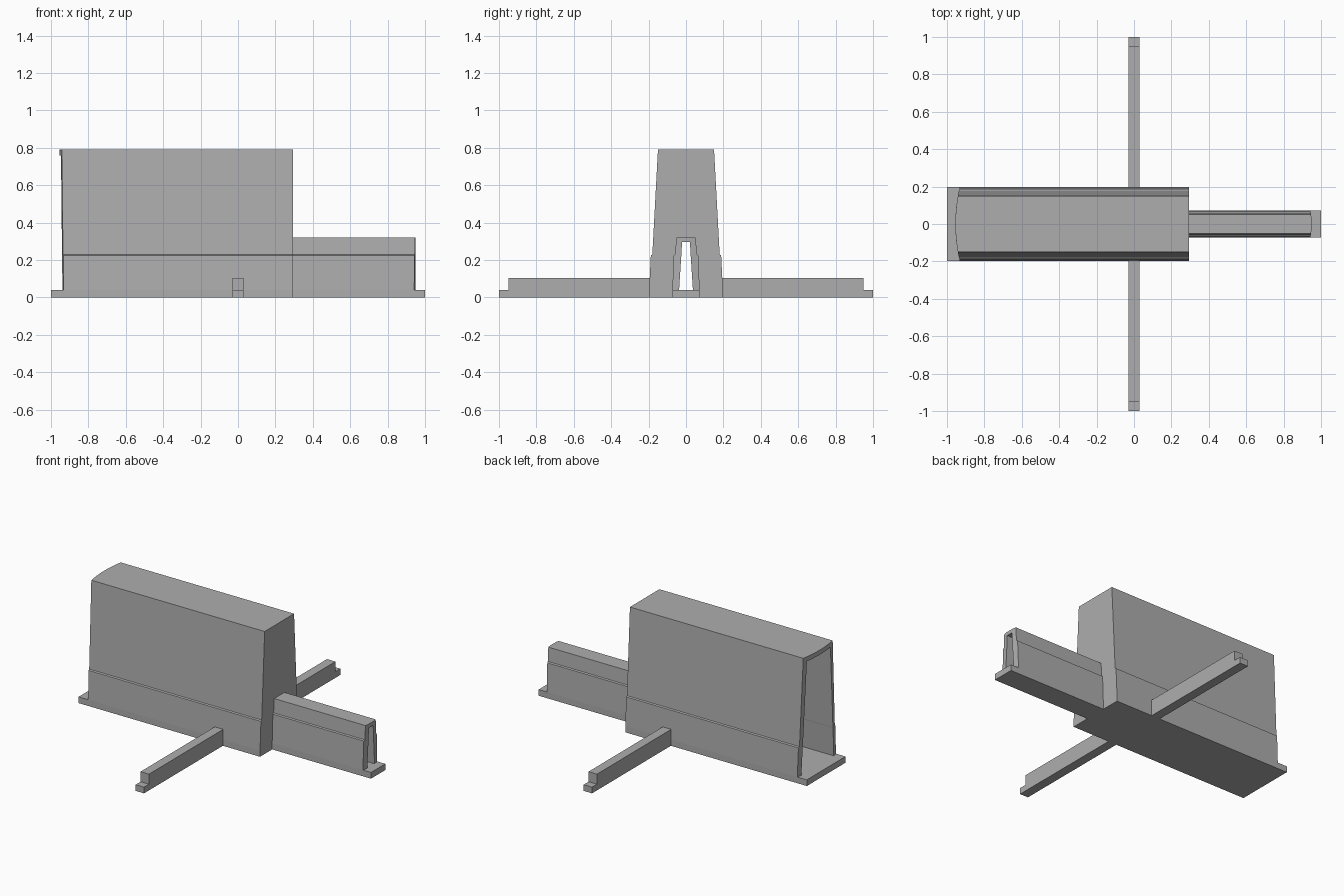
import bpy
import bmesh

cube = bpy.data.objects.get("Cube")
if cube:
    bpy.data.objects.remove(cube)

grey = bpy.data.materials.new("concrete grey")
grey.use_nodes = True
COLOUR = (0.42, 0.42, 0.42, 1)
grey.diffuse_color = COLOUR
grey.node_tree.nodes["Principled BSDF"].inputs["Base Color"].default_value = COLOUR


def finish(name, bm):
    bmesh.ops.recalc_face_normals(bm, faces=bm.faces)
    mesh = bpy.data.meshes.new(name)
    bm.to_mesh(mesh)
    bm.free()
    mesh.materials.append(grey)
    obj = bpy.data.objects.new(name, mesh)
    bpy.context.collection.objects.link(obj)
    return obj


def box(name, x0, x1, y0, y1, z0, z1):
    bm = bmesh.new()
    bmesh.ops.create_cube(bm, size=1)
    for v in bm.verts:
        v.co.x = x0 + (v.co.x + 0.5) * (x1 - x0)
        v.co.y = y0 + (v.co.y + 0.5) * (y1 - y0)
        v.co.z = z0 + (v.co.z + 0.5) * (z1 - z0)
    return finish(name, bm)


def arch(side, roof_steps=4):
    """Mirror one side profile (bottom to top) and bridge it with a flat roof."""
    y, z = side[-1]
    roof = [(y * (1 - i / roof_steps), z) for i in range(1, 2 * roof_steps)]
    return side + roof + [(-a, b) for a, b in reversed(side)]


def tunnel(name, outer, inner, x0, x1, bow=0):
    """Hollow arch from x0 to x1; the x1 end bows outward at the middle."""
    bm = bmesh.new()
    sign = 1 if x1 > x0 else -1
    rings = []
    for path, bend in ((outer, 0), (outer, bow), (inner, bow), (inner, 0)):
        end = x1 if len(rings) in (1, 2) else x0
        rings.append([bm.verts.new((end - sign * bend * y * y, y, z)) for y, z in path])
    for a in range(4):
        r, s = rings[a], rings[(a + 1) % 4]
        for i in range(len(r) - 1):
            bm.faces.new((r[i], r[i + 1], s[i + 1], s[i]))
    for i in (0, -1):
        bm.faces.new([r[i] for r in rings])
    return finish(name, bm)


# Profiles: tapering sides with a small ledge
FLOOR = 0.04
hall_outer = arch([(0.197, FLOOR), (0.188, 0.225), (0.18, 0.23), (0.15, 0.79)])
hall_inner = arch([(0.165, FLOOR), (0.154, 0.225), (0.153, 0.23), (0.12, 0.76)])
passage_outer = arch([(0.073, FLOOR), (0.066, 0.225), (0.058, 0.23), (0.052, 0.32)])
passage_inner = arch([(0.037, FLOOR), (0.025, 0.225), (0.025, 0.23), (0.021, 0.295)])

# Tall hall, its end wall with a doorway, and the low passage
tunnel("tall_hall", hall_outer, hall_inner, 0.295, -0.955, bow=0.6)
tunnel("hall_end_wall", hall_inner, passage_inner, 0.265, 0.295)
tunnel("low_passage", passage_outer, passage_inner, 0.295, 0.95, bow=1.5)

# Floor slabs
box("hall_floor", -1, 0.295, -0.197, 0.197, 0, FLOOR)
box("passage_floor", 0.295, 1, -0.073, 0.073, 0, FLOOR)

# Side beams with a stepped toe
for side, name in ((-1, "front_beam"), (1, "back_beam")):
    bm = bmesh.new()
    outline = [(0.185, 0), (1, 0), (1, FLOOR), (0.95, FLOOR), (0.95, 0.105), (0.185, 0.105)]
    face = bm.faces.new([bm.verts.new((-0.03, side * y, z)) for y, z in outline])
    grown = bmesh.ops.extrude_face_region(bm, geom=[face])["geom"]
    bmesh.ops.translate(bm, vec=(0.06, 0, 0),
                        verts=[g for g in grown if isinstance(g, bmesh.types.BMVert)])
    finish(name, bm)
